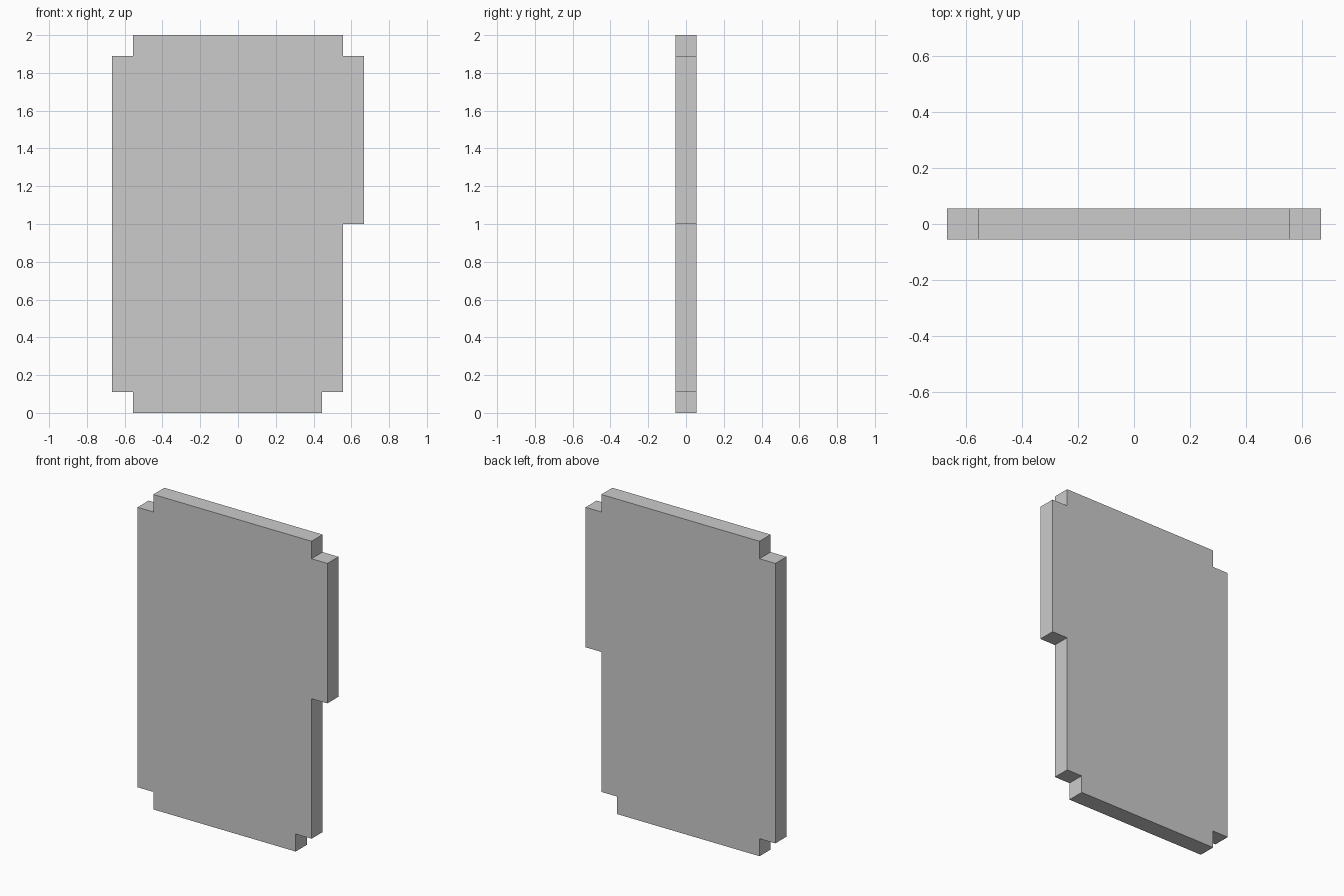
import bpy
import bmesh

if "Cube" in bpy.data.objects:
    bpy.data.objects.remove(bpy.data.objects["Cube"])

U = 2 / 18  # one grid step: the panel is 18 steps tall and 1 step thick

# Stepped outline of the panel in grid steps (x, z), counter-clockwise from the front
outline = [
    (-5, 0), (4, 0), (4, 1), (5, 1), (5, 9), (6, 9), (6, 17), (5, 17),
    (5, 18), (-5, 18), (-5, 17), (-6, 17), (-6, 1), (-5, 1),
]

# Front face, extruded back to the panel thickness
bm = bmesh.new()
front = bm.faces.new([bm.verts.new((x * U, -U / 2, z * U)) for x, z in outline])
back = bmesh.ops.extrude_face_region(bm, geom=[front], use_keep_orig=True)
back_verts = [g for g in back["geom"] if isinstance(g, bmesh.types.BMVert)]
bmesh.ops.translate(bm, verts=back_verts, vec=(0, U, 0))
bmesh.ops.recalc_face_normals(bm, faces=bm.faces)

mesh = bpy.data.meshes.new("stepped_panel")
bm.to_mesh(mesh)
bm.free()
panel = bpy.data.objects.new("stepped_panel", mesh)
bpy.context.collection.objects.link(panel)
